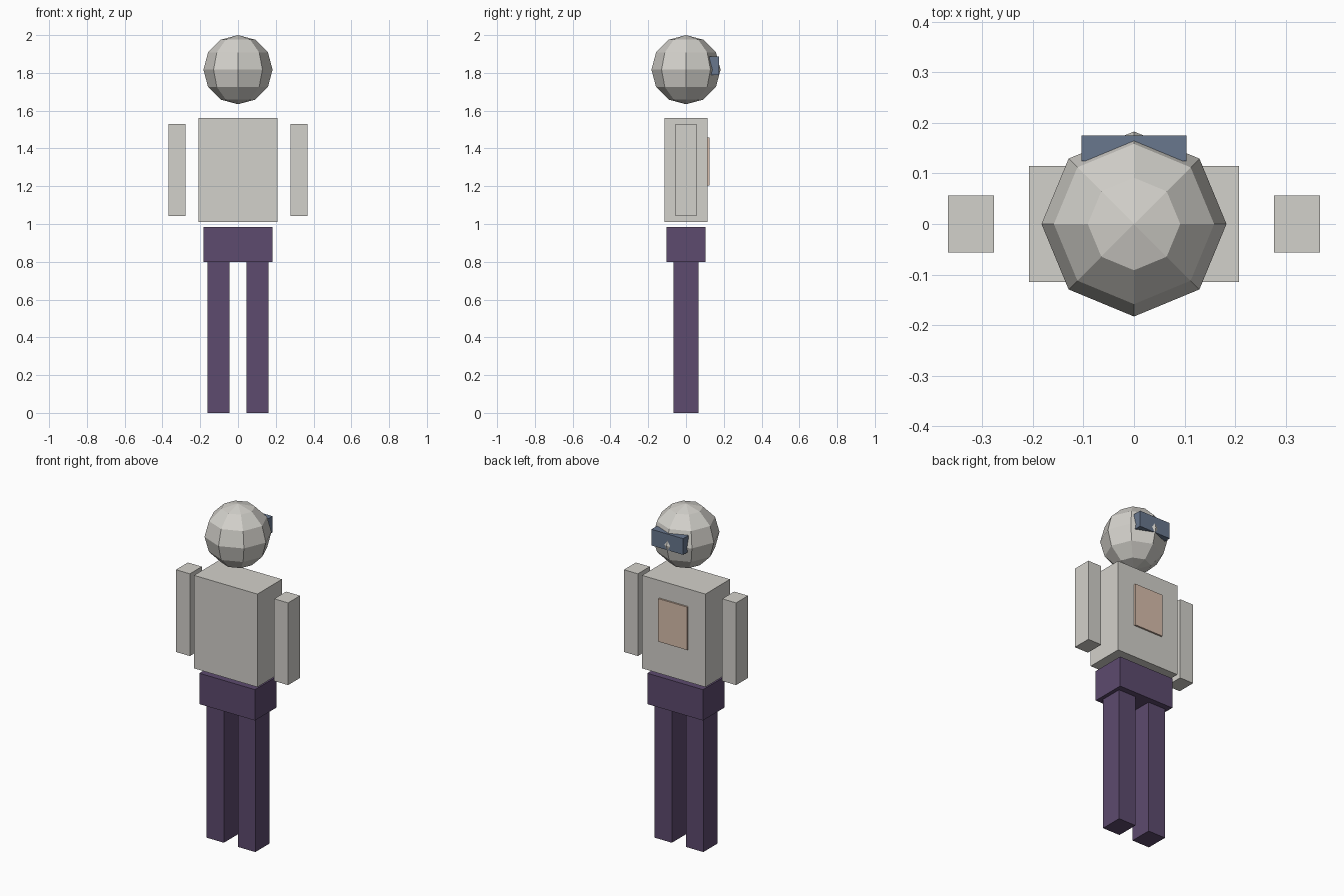
import bpy

# Remove the default cube
if "Cube" in bpy.data.objects:
    bpy.data.objects.remove(bpy.data.objects["Cube"], do_unlink=True)


def make_material(name, rgb):
    mat = bpy.data.materials.new(name)
    mat.use_nodes = True
    color = (*rgb, 1.0)
    mat.diffuse_color = color
    mat.node_tree.nodes["Principled BSDF"].inputs["Base Color"].default_value = color
    return mat


pale_grey = make_material("pale_grey", (0.65, 0.635, 0.595))
purple = make_material("dark_purple", (0.109, 0.069, 0.156))
blue = make_material("slate_blue", (0.138, 0.184, 0.27))
tan = make_material("tan", (0.686, 0.515, 0.413))


def box(name, x, y, z, mat):
    """Box filling the given (low, high) range on each axis."""
    ranges = (x, y, z)
    bpy.ops.mesh.primitive_cube_add(size=1, location=[(a + b) / 2 for a, b in ranges])
    obj = bpy.context.object
    obj.name = name
    obj.scale = [b - a for a, b in ranges]
    bpy.ops.object.transform_apply(location=False, rotation=False, scale=True)
    obj.data.materials.append(mat)
    return obj


# Torso and pelvis
box("torso", (-0.208, 0.208), (-0.115, 0.115), (1.01, 1.562), pale_grey)
box("pelvis", (-0.183, 0.183), (-0.102, 0.102), (0.8, 0.983), purple)

# Arms and legs on both sides
for side, sign in (("left", 1), ("right", -1)):
    arm_x = sorted((sign * 0.277, sign * 0.368))
    leg_x = sorted((sign * 0.046, sign * 0.161))
    box(side + "_arm", arm_x, (-0.056, 0.056), (1.042, 1.53), pale_grey)
    box(side + "_leg", leg_x, (-0.067, 0.067), (0, 0.8), purple)

# Faceted head with a visor set into its back
bpy.ops.mesh.primitive_uv_sphere_add(segments=8, ring_count=6, radius=0.183,
                                     location=(0, 0, 1.817))
head = bpy.context.object
head.name = "head"
head.data.materials.append(pale_grey)
box("visor", (-0.104, 0.104), (0.125, 0.175), (1.79, 1.886), blue)

# Plate on the back of the torso
box("back_plate", (-0.095, 0.095), (0.11, 0.125), (1.203, 1.458), tan)
